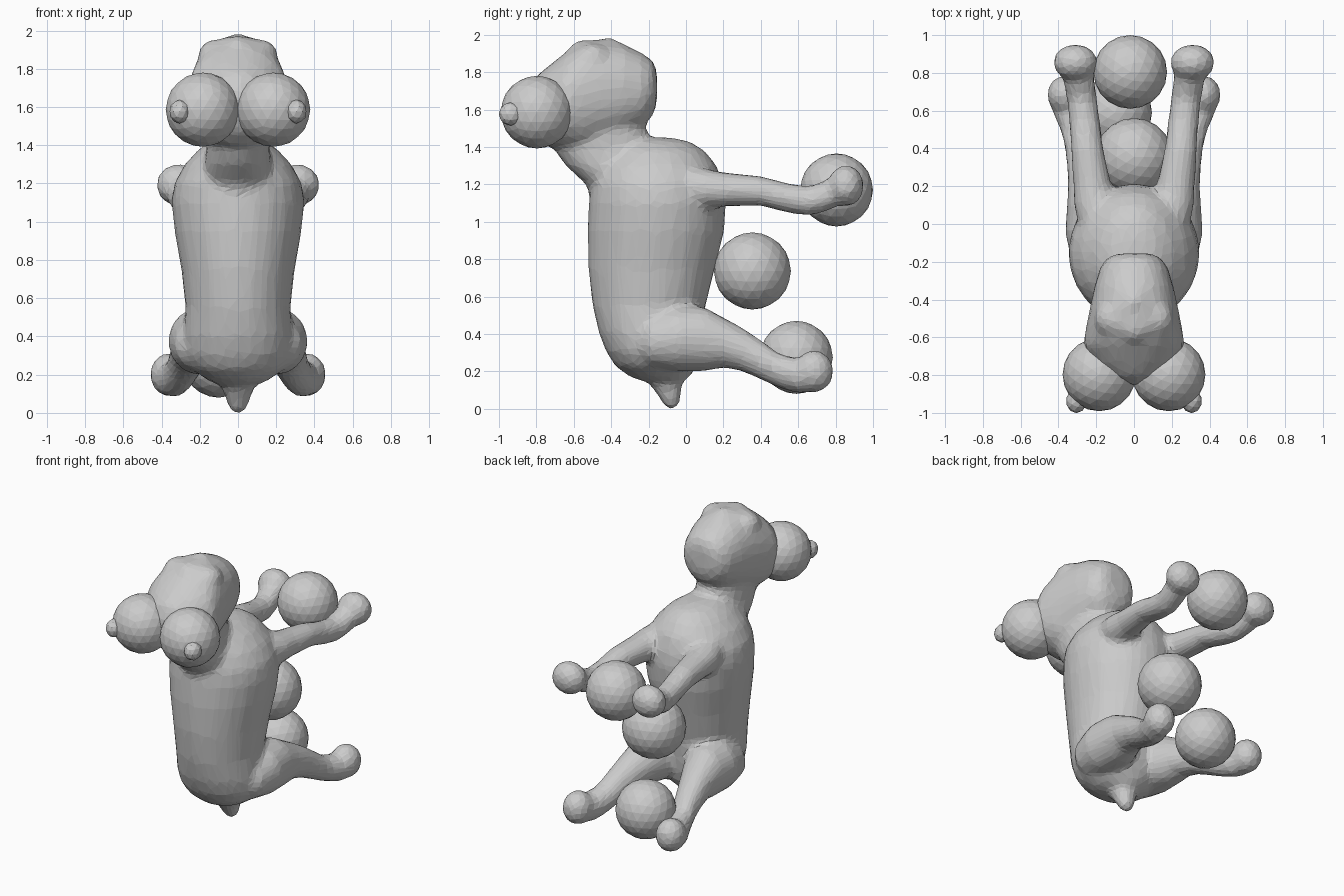
import bpy, bmesh, math
from mathutils import Vector, Matrix


def loft(bm, rings, along, power=2.0, seg=24, flip=1):
    """Closed loft. Ring = (position, low, high, centre x, half width);
    along 'z': low/high are y limits, along 'y': low/high are z limits."""
    loops = []
    for t, lo, hi, cx, w in rings:
        loop = []
        for i in range(seg):
            a = 2 * math.pi * i / seg
            c, s = math.cos(a), math.sin(a)
            u = flip * cx + w * math.copysign(abs(c) ** (2 / power), c)
            v = (lo + hi) / 2 + (hi - lo) / 2 * math.copysign(abs(s) ** (2 / power), s)
            loop.append(bm.verts.new((u, v, t) if along == 'z' else (u, t, v)))
        loops.append(loop)
    faces = [bm.faces.new(loops[0]), bm.faces.new(loops[-1][::-1])]
    for a, b in zip(loops, loops[1:]):
        for i in range(seg):
            j = (i + 1) % seg
            faces.append(bm.faces.new((a[j], a[i], b[i], b[j])))
    bmesh.ops.recalc_face_normals(bm, faces=faces)


def ball(bm, pos, scale, sub=3):
    m = Matrix.Translation(pos) @ Matrix.Diagonal((*scale, 1))
    bmesh.ops.create_icosphere(bm, subdivisions=sub, radius=1, matrix=m)


def finish(name, bm):
    me = bpy.data.meshes.new(name)
    bm.to_mesh(me)
    bm.free()
    ob = bpy.data.objects.new(name, me)
    bpy.context.collection.objects.link(ob)
    return ob


def sphere(name, pos, r, sub=3):
    bm = bmesh.new()
    ball(bm, pos, (r, r, r), sub)
    return finish(name, bm)


body = bmesh.new()

# torso
loft(body, [(.145, -.22, -.02, 0, .09), (.17, -.30, .02, 0, .16), (.23, -.38, .06, 0, .24),
            (.30, -.425, .08, 0, .28), (.40, -.465, .09, 0, .285), (.55, -.50, .105, 0, .275),
            (.75, -.522, .155, 0, .297), (.95, -.527, .205, 0, .333), (1.1, -.52, .215, 0, .348),
            (1.2, -.51, .20, 0, .335), (1.3, -.48, .165, 0, .28), (1.38, -.42, .10, 0, .205),
            (1.43, -.37, .02, 0, .13), (1.45, -.33, -.08, 0, .06)], 'z')

# neck
loft(body, [(1.1, -.50, -.10, 0, .14), (1.2, -.535, -.10, 0, .18), (1.3, -.645, -.13, 0, .175),
            (1.38, -.70, -.16, 0, .165), (1.46, -.72, -.20, 0, .165), (1.53, -.72, -.22, 0, .165),
            (1.6, -.70, -.24, 0, .165)], 'z')

# head
loft(body, [(-.155, 1.64, 1.80, 0, .08), (-.175, 1.57, 1.86, 0, .14), (-.23, 1.51, 1.90, 0, .18),
            (-.33, 1.46, 1.95, 0, .21), (-.45, 1.41, 1.975, 0, .235), (-.55, 1.37, 1.97, 0, .255),
            (-.64, 1.38, 1.91, 0, .27), (-.74, 1.40, 1.83, 0, .22), (-.81, 1.46, 1.77, 0, .14),
            (-.85, 1.53, 1.68, 0, .05)], 'y', 2.15)

# soft lumps of hair on the crown
for x, y, z in ((0, -.42, 1.895), (0, -.54, 1.885), (.12, -.50, 1.865), (-.12, -.50, 1.865)):
    ball(body, (x, y, z), (.09, .10, .09))

# tail
loft(body, [(.0, -.10, -.06, 0, .025), (.02, -.12, -.035, 0, .05), (.07, -.15, -.025, 0, .064),
            (.13, -.195, -.02, 0, .085), (.22, -.27, .03, 0, .15)], 'z')

for s in (-1, 1):
    # arms with rounded hands
    loft(body, [(-.05, 1.10, 1.30, .18, .10), (.1, 1.065, 1.285, .2, .12), (.2, 1.08, 1.265, .22, .102),
                (.4, 1.085, 1.245, .248, .087), (.55, 1.045, 1.205, .262, .082),
                (.66, 1.03, 1.19, .275, .08), (.75, 1.055, 1.225, .29, .085),
                (.85, 1.10, 1.27, .305, .08)], 'y', flip=s)
    ball(body, (s * .31, .855, 1.192), (.12, .098, .112))
    # legs with rounded feet
    loft(body, [(-.27, .28, .42, .18, .08), (-.2, .22, .50, .185, .145), (-.05, .20, .55, .20, .165),
                (.1, .20, .545, .205, .15), (.2, .22, .49, .225, .125), (.3, .20, .435, .25, .105),
                (.4, .155, .37, .275, .09), (.5, .11, .295, .305, .085), (.6, .08, .27, .34, .095),
                (.7, .10, .29, .36, .09)], 'y', flip=s)
    ball(body, (s * .362, .685, .20), (.1, .105, .115))

# fuse the body parts into one soft faceted skin
ob = finish("animal_body", body)
rm = ob.modifiers.new("fuse", 'REMESH')
rm.mode, rm.voxel_size = 'VOXEL', .018
sm = ob.modifiers.new("soften", 'SMOOTH')
sm.factor, sm.iterations = .5, 14
dc = ob.modifiers.new("facets", 'DECIMATE')
dc.ratio = .1

# bulging eyes with pupils
for side, s in (("left", 1), ("right", -1)):
    sphere(side + "_eye", (s * .184, -.797, 1.586), .194)
    bm = bmesh.new()
    ball(bm, (s * .305, -.937, 1.576), (.055, .064, .062), 2)
    finish(side + "_pupil", bm)

# three balls
sphere("upper_ball", (-.02, .805, 1.17), .195)
sphere("middle_ball", (0, .355, .737), .206)
sphere("lower_ball", (-.1, .59, .275), .195)
